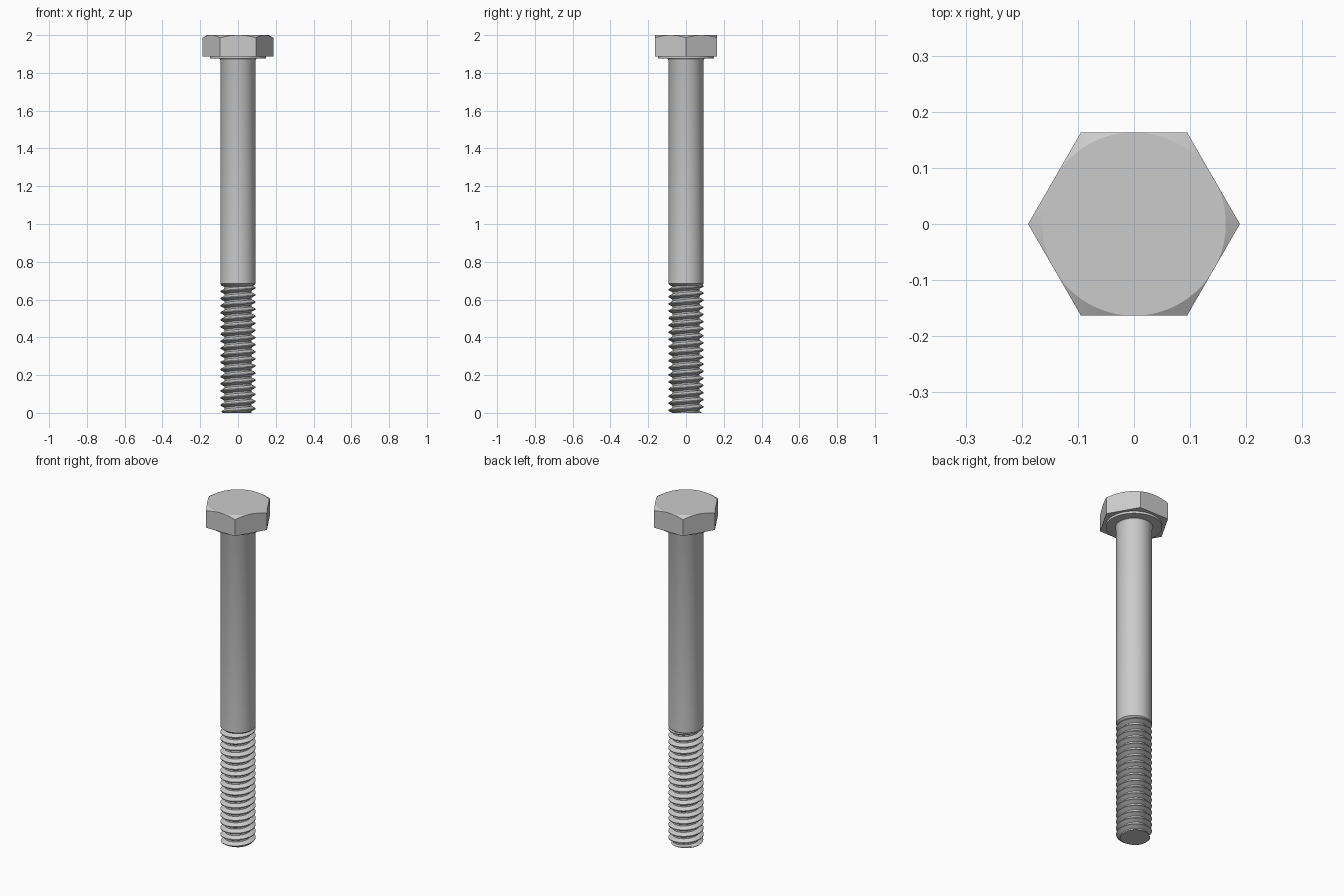
import bpy, bmesh, math

if "Cube" in bpy.data.objects:
    bpy.data.objects.remove(bpy.data.objects["Cube"])

R = 0.0935          # shank and thread major radius
APOTHEM = 0.1635    # half the width across the flats
PITCH = 0.0376
THREAD_TOP = 0.68
SEG = 96


def rings_to_object(name, rings, cap=True, closed=True, angle=25):
    """Skin a list of point rings into a smooth-by-angle object."""
    bm = bmesh.new()
    rows = [[bm.verts.new(p) for p in ring] for ring in rings]
    for a, b in zip(rows, rows[1:]):
        n = len(a)
        for i in range(n if closed else n - 1):
            j = (i + 1) % n
            bm.faces.new((a[i], a[j], b[j], b[i]))
    bmesh.ops.remove_doubles(bm, verts=bm.verts, dist=1e-5)
    if cap:
        edges = [e for e in bm.edges if e.is_boundary]
        bmesh.ops.holes_fill(bm, edges=edges, sides=0)
    bmesh.ops.recalc_face_normals(bm, faces=bm.faces)
    mesh = bpy.data.meshes.new(name)
    bm.to_mesh(mesh)
    bm.free()
    obj = bpy.data.objects.new(name, mesh)
    bpy.context.collection.objects.link(obj)
    bpy.ops.object.select_all(action='DESELECT')
    obj.select_set(True)
    bpy.context.view_layer.objects.active = obj
    bpy.ops.object.shade_smooth_by_angle(angle=math.radians(angle))
    return obj


def polar(r, t, z):
    return (r * math.cos(t), r * math.sin(t), z)


angles = [2 * math.pi * i / SEG for i in range(SEG)]


def lathe(name, profile):
    return rings_to_object(name, [[polar(r, t, z) for t in angles] for r, z in profile])


# hexagonal head with a 30 degree conical chamfer
def hex_radius(t):
    return APOTHEM / math.cos(t % (math.pi / 3) - math.pi / 6)


def chamfer_z(t):
    return 2 - (hex_radius(t) - APOTHEM) * math.tan(math.radians(30))


rings_to_object("hex_head", [
    [polar(hex_radius(t), t, 1.888) for t in angles],
    [polar(hex_radius(t), t, chamfer_z(t)) for t in angles],
    [polar(APOTHEM, t, 2.0) for t in angles]])

# round bearing face under the head
lathe("washer_face", [(0.148, 1.875), (0.148, 1.889)])

# plain shank with chamfered lower end and small fillet below the head
lathe("shank", [(0.072, THREAD_TOP - 0.01), (0.084, THREAD_TOP - 0.004), (R, THREAD_TOP + 0.004),
                (R, 1.867), (R + 0.002, 1.872), (R + 0.006, 1.876)])


# helical thread: 60 degree V profile with flat crest and root
MINOR = R - 0.023
KNOTS = [(0, MINOR), (0.22, MINOR), (0.55, R), (0.67, R), (1, MINOR)]


def thread_radius(phase):
    p = phase % 1
    for (p0, r0), (p1, r1) in zip(KNOTS, KNOTS[1:]):
        if p <= p1:
            return r0 + (r1 - r0) * (p - p0) / (p1 - p0)


def thread_point(turn, knot, i):
    t = 2 * math.pi * i / SEG
    z = min(max((turn + knot + i / SEG) * PITCH, 0.0), THREAD_TOP)
    r = thread_radius(z / PITCH - i / SEG)
    return polar(min(r, 0.082 + z), t, z)      # end chamfer


turns = math.ceil(THREAD_TOP / PITCH)
steps = [0, 0.11, 0.22, 0.385, 0.55, 0.67, 0.835]
rings_to_object("thread", [[thread_point(k, p, i) for i in range(SEG + 1)]
                           for k in range(-2, turns + 2) for p in steps],
                closed=False)
